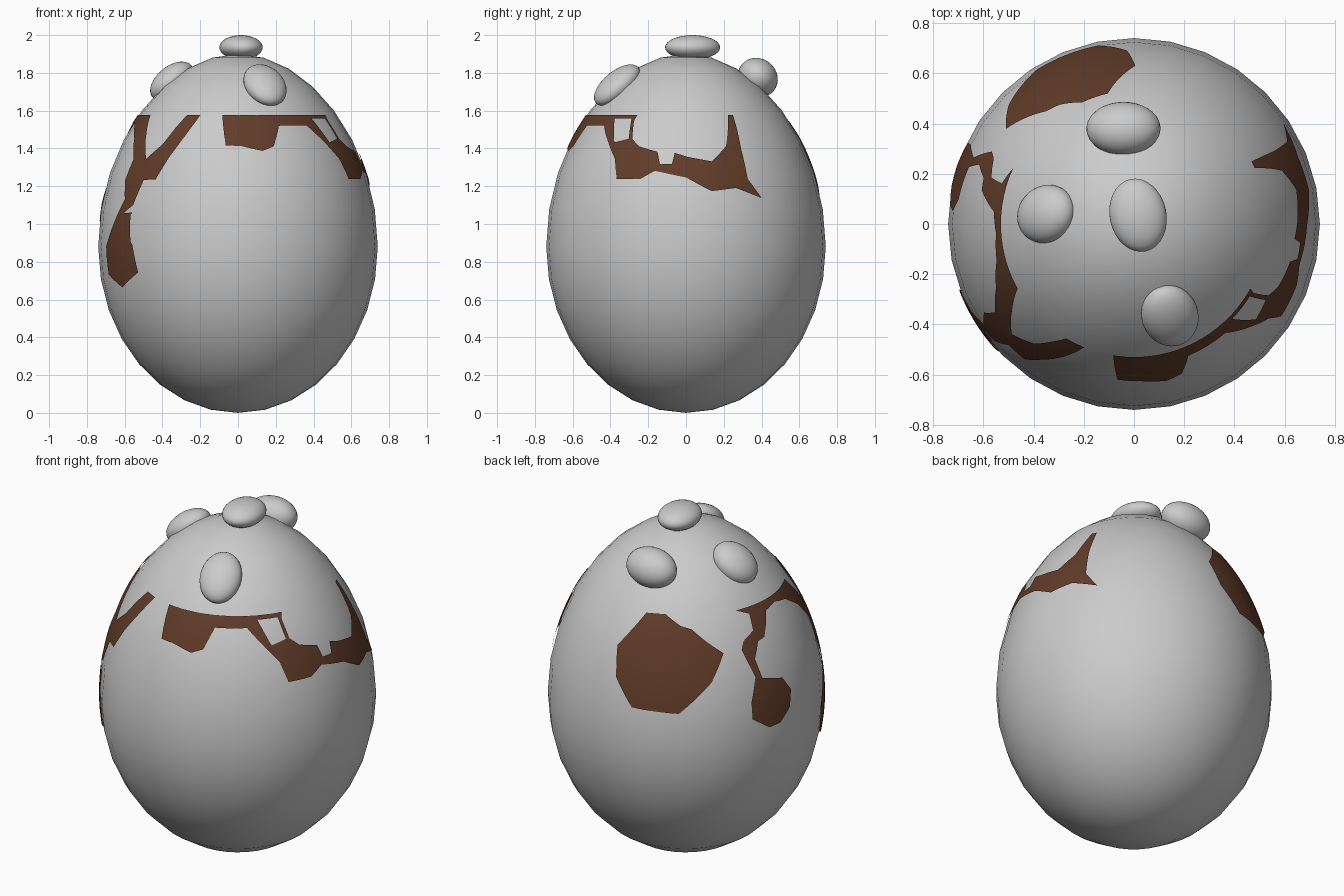
import bpy, bmesh
from math import sin, cos, sqrt, radians, atan2
from mathutils import Vector, Matrix

if "Cube" in bpy.data.objects:
    bpy.data.objects.remove(bpy.data.objects["Cube"])

RAD, MID, TOP = 0.74, 0.88, 1.02   # widest radius, its height, height above it


def egg_radius(z):
    c = (z - MID) / (TOP if z > MID else MID)
    return RAD * sqrt(max(0, 1 - c * c)) * (1 - 0.06 * c * c * (z > MID))


def egg_point(a, z, lift=0.0):
    """Angle a: 0 is front, +90 right; z is height."""
    r = egg_radius(z)
    slope = (egg_radius(z + .01) - egg_radius(z - .01)) / .02
    n = Vector((1, -slope)).normalized()
    r, z = r + n.x * lift, z + n.y * lift
    return Vector((r * sin(a), -r * cos(a), z))


def finish(bm, name, mat=None):
    me = bpy.data.meshes.new(name)
    for f in bm.faces:
        f.smooth = True
    bm.to_mesh(me)
    bm.free()
    ob = bpy.data.objects.new(name, me)
    bpy.context.collection.objects.link(ob)
    if mat:
        me.materials.append(mat)
    return ob


# egg body: 32-sided sphere reshaped to the egg profile
bm = bmesh.new()
bmesh.ops.create_uvsphere(bm, u_segments=32, v_segments=16, radius=1)
for v in bm.verts:
    c = v.co.z
    k = RAD * (1 - 0.06 * c * c * (c > 0))
    v.co = (v.co.x * k, v.co.y * k, MID + c * (TOP if c > 0 else MID))
finish(bm, "egg_body")


# flattened lumps lying on the upper shell
def lump(name, loc, size, tilt, spin=0.0):
    bm = bmesh.new()
    bmesh.ops.create_uvsphere(bm, u_segments=32, v_segments=16, radius=1)
    turn = atan2(loc[0], -loc[1]) if tilt else 0
    m = (Matrix.Translation(loc) @ Matrix.Rotation(turn, 4, 'Z')
         @ Matrix.Rotation(radians(tilt), 4, 'X')
         @ Matrix.Rotation(radians(spin), 4, 'Z') @ Matrix.Diagonal((*size, 1)))
    bm.transform(m)
    finish(bm, name)


lump("top_lump", (.016, .035, 1.935), (.113, .147, .065), 0, 12)
lump("left_lump", (-.35, .04, 1.755), (.115, .135, .08), 40, 20)
lump("back_lump", (-.042, .38, 1.775), (.148, .11, .10), 40, -8)
lump("front_lump", (.143, -.365, 1.735), (.113, .15, .07), 40)

# brown patches: outlines in (angle, height), filled and wrapped on the shell
brown = bpy.data.materials.new("brown")
brown.diffuse_color = (.12, .045, .022, 1)
brown.use_nodes = True
brown.node_tree.nodes["Principled BSDF"].inputs["Base Color"].default_value = brown.diffuse_color
W = 0.65  # radians to length


def patch(name, *loops):
    bm = bmesh.new()
    for loop in loops:
        vs = [bm.verts.new((radians(a) * W, z, 0)) for a, z in loop]
        for i, v in enumerate(vs):
            bm.edges.new((vs[i - 1], v))
    bmesh.ops.triangle_fill(bm, use_beauty=True, edges=bm.edges[:], normal=(0, 0, 1))
    for _ in range(7):
        far = [e for e in bm.edges if e.calc_length() > .05]
        if not far:
            break
        bmesh.ops.subdivide_edges(bm, edges=far, cuts=1)
        bmesh.ops.triangulate(bm, faces=bm.faces[:])
    for v in bm.verts:
        v.co = egg_point(v.co.x / W, v.co.y, .004)
    bm.normal_update()
    flip = [f for f in bm.faces
            if f.normal.dot(f.calc_center_median() - Vector((0, 0, MID))) < 0]
    bmesh.ops.reverse_faces(bm, faces=flip)
    finish(bm, name, brown)


patch("front_right_patch",
      [(-9, 1.575), (-6, 1.415), (2, 1.41), (11.7, 1.385), (17.6, 1.41), (22.4, 1.518),
       (40, 1.52), (49, 1.42), (55, 1.343), (58, 1.237), (69.4, 1.237), (76, 1.28),
       (90, 1.245), (101, 1.173), (112, 1.19), (124, 1.136), (118.2, 1.237),
       (117.5, 1.396), (118, 1.575), (114.8, 1.575), (109.8, 1.41), (102, 1.33),
       (91, 1.353), (84.7, 1.375), (83.6, 1.315), (78, 1.316), (76.4, 1.38),
       (66.4, 1.41), (62, 1.45), (60, 1.545), (61, 1.575)],
      [(46, 1.555), (52, 1.43), (60, 1.45), (58, 1.555)])

patch("left_patch",
      [(-22, 1.575), (-30.6, 1.575), (-35, 1.51), (-40, 1.42), (-48, 1.343),
       (-55, 1.475), (-61, 1.575), (-81, 1.575), (-115, 1.575), (-107, 1.545), (-108, 1.466),
       (-115, 1.43), (-117, 1.39), (-112.5, 1.24), (-116, 1.11), (-116, 1.02),
       (-108, .95), (-102, .955), (-96, 1.02), (-94, 1.11), (-98, 1.19),
       (-109, 1.226), (-111, 1.33), (-107, 1.41), (-102.5, 1.42), (-95, 1.53),
       (-86, 1.545), (-75, 1.52), (-65, 1.45), (-57.5, 1.343), (-59.4, 1.232),
       (-56.5, 1.13), (-62.6, 1.01), (-69.7, .88), (-68.9, .733), (-58, .665),
       (-46, .744), (-48.7, .887), (-50, .908), (-51, 1.046), (-50, 1.06),
       (-56, 1.057), (-50, 1.10), (-46, 1.232), (-39, 1.235), (-34, 1.353)])

patch("back_patch",
      [(-126.6, 1.39), (-133.5, 1.25), (-148, 1.09), (-168.6, 1.10), (-177.7, 1.24),
       (-180.5, 1.40), (-168.6, 1.575), (-157, 1.58), (-148, 1.53), (-142, 1.515)])
